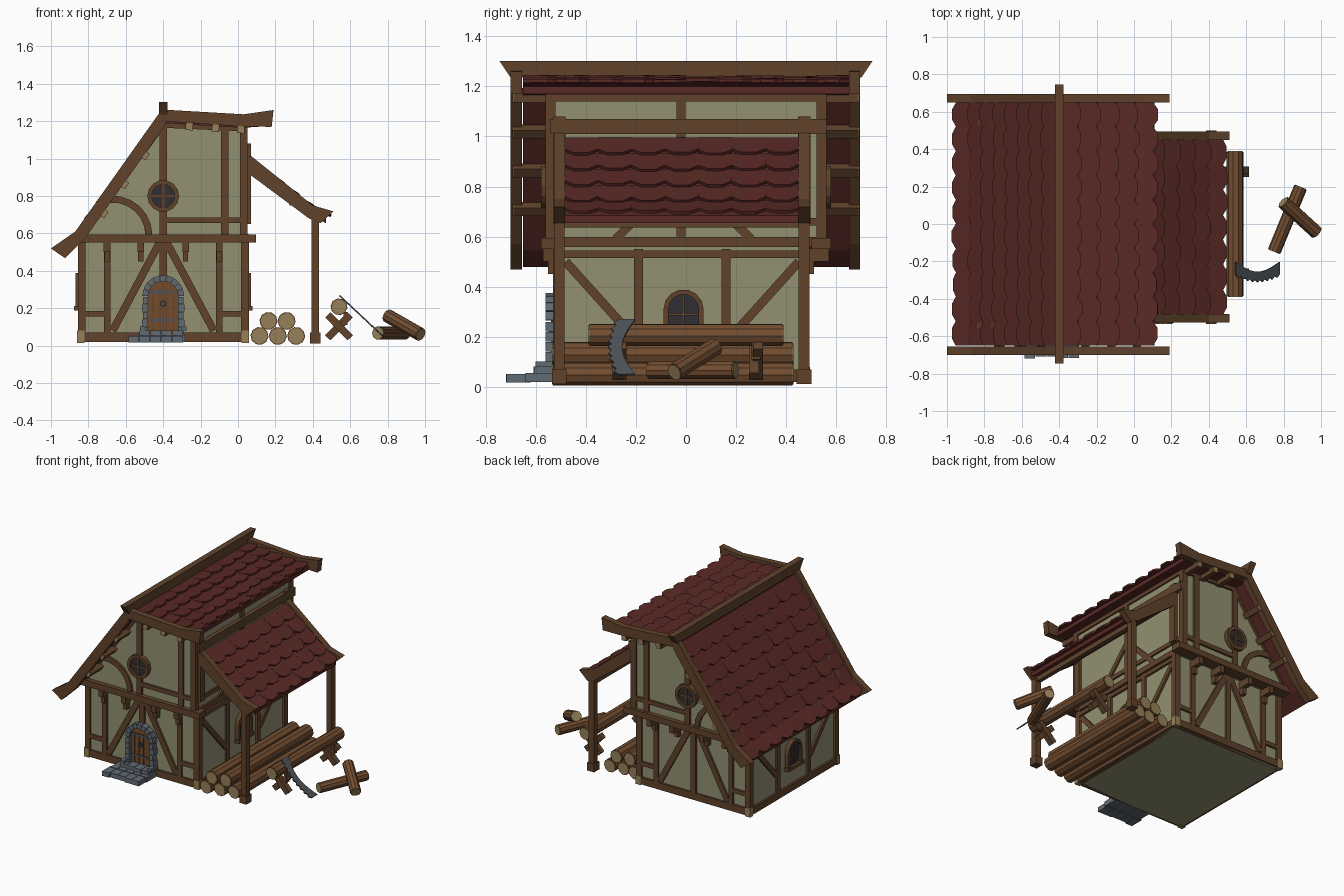
import bpy, bmesh, math, random
from mathutils import Vector as V

if "Cube" in bpy.data.objects:
    bpy.data.objects.remove(bpy.data.objects["Cube"])
random.seed(4)

COL = dict(wall=(.29, .28, .165), wood=(.115, .055, .024), end=(.30, .22, .10), roof=(.10, .022, .018),
           stone=(.12, .145, .175), bark=(.17, .075, .03), glass=(.03, .03, .035), plank=(.17, .07, .025), iron=(.075, .085, .10))
MATS, PARTS = {}, {}
for k, c in COL.items():
    MATS[k] = bpy.data.materials.new(k)
    MATS[k].diffuse_color = (*c, 1)


def part(name, mat):
    return PARTS.setdefault(name, (bmesh.new(), mat))[0]


def slab(bm, pts, vec):
    """Polygon extruded along a vector."""
    a = [bm.verts.new(p) for p in pts]
    b = [bm.verts.new(V(p) + V(vec)) for p in pts]
    bm.faces.new(a)
    bm.faces.new(b[::-1])
    for i in range(len(a)):
        j = (i + 1) % len(a)
        bm.faces.new((a[i], a[j], b[j], b[i]))


def prism(bm, pts, axis, a, b):
    """2D profile (h, z) extruded along x or y from a to b."""
    if axis == 'y':
        slab(bm, [(h, a, z) for h, z in pts], (0, b - a, 0))
    else:
        slab(bm, [(a, h, z) for h, z in pts], (b - a, 0, 0))


def box(bm, x0, x1, y0, y1, z0, z1):
    prism(bm, [(x0, z0), (x1, z0), (x1, z1), (x0, z1)], 'y', y0, y1)


def beam(bm, p, q, w, axis, a, b):
    """Straight timber between 2D points p and q lying on a wall plane."""
    d = (V(q) - V(p)).normalized()
    n = V((-d.y, d.x)) * w / 2
    prism(bm, [V(p) + n, V(q) + n, V(q) - n, V(p) - n], axis, a, b)


def ring(bm, c, r0, r1, a0, a1, n, axis, a, b, gap=0.0):
    """Arc of separate blocks."""
    for i in range(n):
        t0 = math.radians(a0 + (a1 - a0) * (i + gap) / n)
        t1 = math.radians(a0 + (a1 - a0) * (i + 1 - gap) / n)
        prism(bm, [(c[0] + r * math.cos(t), c[1] + r * math.sin(t))
                   for r, t in ((r0, t0), (r1, t0), (r1, t1), (r0, t1))], axis, a, b)


def arch(c, w, z0, n=8):
    """Profile of a round-topped opening."""
    return [(c[0] - w, z0), (c[0] + w, z0)] + [
        (c[0] + w * math.cos(math.pi * i / n), c[1] + w * math.sin(math.pi * i / n)) for i in range(n + 1)]


def log(name, p, q, r, n=10):
    p, q = V(p), V(q)
    d = (q - p).normalized()
    u = d.cross(V((.1, .2, 1))).normalized()
    v = d.cross(u)

    def circ(o, k):
        return [o + (u * math.cos(t) + v * math.sin(t)) * k for t in (2 * math.pi * i / n for i in range(n))]
    slab(part(name, 'bark'), circ(p, r), q - p)
    for o, s in ((p, -1), (q, 1)):
        slab(part(name + '_cut_ends', 'end'), circ(o, r * .88), d * s * .004)


def tiles(name, path, y0, y1, rows, cols):
    """Rows of overlapping slabs with clipped lower corners along a roof path."""
    bm = part(name, 'roof')
    pts = [V(p) for p in path]
    L = sum((b - a).length for a, b in zip(pts, pts[1:]))

    def at(s):
        for k, (a, b) in enumerate(zip(pts, pts[1:])):
            l = (b - a).length
            if s <= l or k == len(pts) - 2:
                return a + (b - a) * s / l
            s -= l
    h, w = L / rows, (y1 - y0) / cols
    for r in range(rows):
        a, b = at(r * h), at((r + 1) * h)
        d = (b - a).normalized()
        n = V((d.y, -d.x))
        n = n if n.y > 0 else -n
        for c in range(cols):
            lift = .014 + random.uniform(-.002, .004)
            e = random.uniform(0, .008)
            ys = y0 + c * w
            prof = [(0, 0, 0), (0, w, 0), (h - .008, w, lift), (h + .012 + e, w * .72, lift),
                    (h + .012 + e, w * .28, lift), (h - .008, 0, lift)]
            P = [a + d * s + n * l for s, _, l in prof]
            slab(bm, [(p.x, ys + f[1], p.y) for p, f in zip(P, prof)], (n.x * .013, 0, n.y * .013))
    low = [p - V((0, .03)) for p in pts]
    prism(part(name + '_underlay', 'roof'), [p for p in pts] + low[::-1], 'y', y0, y1)


# walls
W = part('plaster_walls', 'wall')
box(W, -.84, .04, -.515, .475, .02, .57)
prism(W, [(-.86, .56), (.04, .56), (.04, 1.18), (-.4, 1.2)], 'y', -.545, .545)

# gable timber, front and back
T = part('timber_frame', 'wood')
E = part('beam_ends', 'end')
for s, lo, up in ((-1, -.53, -.56), (1, .49, .56)):
    a, b = lo, lo - s * .04
    for p, q, w in [((-.855, .045), (.055, .045), .05), ((-.835, .02), (-.835, .56), .035),
                    ((.04, .02), (.04, .56), .035), ((-.7, .07), (-.7, .56), .035), ((-.1, .07), (-.1, .56), .035),
                    ((-.4, .37 if s < 0 else .07), (-.4, .56), .04), ((-.42, .55), (-.67, .08), .04),
                    ((-.38, .55), (-.13, .08), .04), ((-.83, .17), (-.7, .17), .03), ((-.1, .17), (.04, .17), .03)]:
        beam(T, p, q, w, 'y', a, b)
    a, b = up, up - s * .03
    beam(T, (-.86, .573), (.095, .573), .045, 'y', up + s * .018, up - s * .06)
    for p, q, w in [((-.4, .59), (-.4, .73), .04), ((-.4, .87), (-.4, 1.2), .04), ((-.07, .59), (-.07, 1.17), .04),
                    ((.03, .59), (.03, 1.17), .04), ((-.39, .67), (.03, .67), .03), ((-.84, .60), (-.41, 1.18), .045),
                    ((-.4, 1.185), (.05, 1.165), .04)]:
        beam(T, p, q, w, 'y', a, b)
    ring(T, (-.67, .59), .175, .212, 0, 95, 6, 'y', a, b)
    # jetty brackets
    for x in (-.7, -.52, -.28, -.1):
        box(T, x - .018, x + .018, *sorted((lo - s * .02, up + s * .01)), .5, .552)
        box(T, x - .014, x + .014, *sorted((lo - s * .02, lo + s * .02)), .45, .5)
    # corner blocks
    for x in (-.84, .04):
        box(E, x - .02, x + .02, *sorted((lo + s * .004, lo - s * .03)), .015, .08)
    # round window
    ring(T, (-.4, .8), .062, .085, 0, 360, 14, 'y', up + s * .018, up - s * .03)
    prism(part('round_window_glass', 'glass'),
          [(-.4 + .066 * math.cos(i * math.pi / 7), .8 + .066 * math.sin(i * math.pi / 7)) for i in range(14)],
          'y', up + s * .003, up - s * .02)
    beam(T, (-.4, .735), (-.4, .865), .012, 'y', up + s * .01, up)
    beam(T, (-.465, .8), (-.335, .8), .012, 'y', up + s * .01, up)

# side wall timber with arched windows
for s, x in ((-1, -.855), (1, .055)):
    a, b = x, x - s * .04
    for p, q, w in [((-.53, .045), (.49, .045), .05), ((-.51, .02), (-.51, .56), .04), ((.47, .02), (.47, .56), .04),
                    ((-.19, .07), (-.19, .55), .035), ((.16, .07), (.16, .55), .035), ((-.5, .53), (.47, .53), .03),
                    ((-.48, .5), (-.21, .2), .035), ((.45, .5), (.18, .2), .035), ((-.56, .578), (.56, .578), .04)]:
        beam(T, p, q, w, 'x', a, b)
    c, o = (-.01, .31), x + s * .015
    ring(T, c, .06, .08, 0, 180, 7, 'x', o, b)
    for y in (-.08, .06):
        beam(T, (y, .2), (y, .31), .02, 'x', o, b)
    beam(T, (-.1, .2), (.08, .2), .025, 'x', o + s * .008, b)
    prism(part('arched_window_glass', 'glass'), arch(c, .062, .2), 'x', x + s * .002, b)
    beam(T, (-.01, .2), (-.01, .37), .01, 'x', x + s * .008, b)
    beam(T, (-.07, .29), (.05, .29), .01, 'x', x + s * .008, b)
for p, q, w in [((-.54, .56), (-.54, 1.17), .04), ((.54, .56), (.54, 1.17), .04), ((-.02, .6), (-.02, 1.18), .035),
                ((-.55, .66), (.55, .66), .03), ((-.28, .59), (-.03, .85), .035), ((.26, .59), (.0, .85), .035),
                ((-.55, 1.155), (.55, 1.155), .03)]:
    beam(T, p, q, w, 'x', .052, .02)
beam(T, (-.54, 1.04), (.56, 1.04), .06, 'x', .07, .03)

# main roof
tiles('steep_roof_tiles', [(-.4, 1.215), (-.86, .575), (-.94, .508)], -.65, .65, 8, 10)
tiles('shallow_roof_tiles', [(-.4, 1.22), (.02, 1.195), (.11, 1.2)], -.65, .65, 5, 10)
B = part('barge_boards', 'wood')
for y in (-.7, .65):
    prism(B, [(-.4, 1.262), (-.42, 1.245), (-.87, .61), (-1, .52), (-.925, .468), (-.82, .57), (-.385, 1.185)], 'y', y, y + .045)
    prism(B, [(-.4, 1.262), (.03, 1.237), (.19, 1.26), (.18, 1.17), (.03, 1.172), (-.4, 1.2)], 'y', y, y + .045)
slab(part('ridge_beam', 'wood'), [(-.42, -.70, 1.235), (-.38, -.70, 1.235), (-.38, .70, 1.235), (-.42, .70, 1.235)], (0, 0, .02))
prism(part('ridge_beam', 'wood'), [(-.7, 1.235), (.7, 1.235), (.745, 1.302), (-.745, 1.302)], 'x', -.422, -.378)

# purlins carrying the roof overhang
for x, z, t in [(-.72, .71, 54), (-.61, .865, 54), (-.5, 1.02, 54), (-.26, 1.172, -4), (-.12, 1.164, -4), (.015, 1.156, -4)]:
    d = V((math.cos(math.radians(t)), math.sin(math.radians(t)))) * .02
    for s in (-1, 1):
        beam(T, V((x, z)) - d, V((x, z)) + d, .04, 'y', s * .5, s * .688)
        beam(E, V((x, z)) - d * .9, V((x, z)) + d * .9, .036, 'y', s * .688, s * .692)

# lean-to
tiles('lean_to_tiles', [(.055, .985), (.39, .725), (.47, .685)], -.485, .45, 5, 7)
L = part('lean_to_frame', 'wood')
for y in (-.527, .45):
    prism(L, [(.05, 1.03), (.4, .75), (.51, .718), (.44, .655), (.38, .68), (.05, .925)], 'y', y, y + .045)
    box(L, .045, .07, y - .002, y + .047, .65, 1.08)
    box(L, .392, .434, y, y + .043, .02, .68)
    box(L, .385, .441, y - .008, y + .051, .012, .07)
for x, z in ((.17, .862), (.29, .768), (.41, .655)):
    box(L, x - .015, x + .015, -.49, .46, z - .018, z + .018)

# door, stone arch and steps
prism(part('door', 'plank'), arch((-.4, .265), .082, .06), 'y', -.535, -.5)
for x in (-.455, -.418, -.382, -.345):
    box(part('door_gaps', 'wood'), x - .003, x + .003, -.538, -.53, .07, .3)
I = part('door_ironwork', 'iron')
for z in (.13, .28):
    box(I, -.47, -.345, -.541, -.53, z, z + .014)
ring(I, (-.4, .225), .01, .018, 0, 360, 8, 'y', -.548, -.53)
S = part('stone_doorway', 'stone')
ring(S, (-.4, .265), .08, .112, 0, 180, 9, 'y', -.56, -.5, .04)
for i in range(5):
    for s in (-1, 1):
        k = .006 * (i % 2)
        box(S, *sorted((-.4 + s * .08, -.4 + s * (.108 + k))), -.56, -.5, .062 + i * .04, .099 + i * .04)
S = part('stone_steps', 'stone')
for i in range(5):
    x = -.585 + i * .059
    box(S, x, x + .056, -.72 + random.uniform(0, .012), -.62, .018, .052)
    box(S, x + .012, x + .066, -.64, -.52, .02, .056)
    if i:
        box(S, x, x + .055, -.61 + random.uniform(0, .012), -.52, .055, .082)
for x in (-.525, -.305):
    box(S, x, x + .03, -.6, -.52, .08, .102)

# stacked logs beside the wall
for i, (x, z) in enumerate([(.115, .052), (.213, .052), (.311, .052), (.163, .132), (.26, .132)]):
    log('log_stack', (x, -.53 + .02 * (i % 3), z), (x, .425 - .015 * (i % 2), z), .048)

# sawhorse, its log, and loose logs
log('sawhorse_log', (.54, -.385, .208), (.54, .385, .208), .045)
for y in (-.265, .28):
    for s in (-1, 1):
        beam(part('sawhorse_legs', 'wood'), (.54 - s * .06, .042), (.54 + s * .06, .165), .04, 'y', y - .02 + s * .008, y + .02 + s * .008)
    beam(part('sawhorse_legs', 'wood'), (.575, .11), (.575, .18), .02, 'y', y - .018, y + .018)
log('loose_log', (.75, -.145, .067), (.89, .195, .067), .036)
log('leaning_log', (.80, .115, .16), (.975, -.045, .06), .037)

# curved saw blade leaning on the log
n = 18
back, teeth = [], []
for i in range(n + 1):
    u = i / n
    x, z, c = .54 + .235 * u, .265 - .22 * u, math.sin(math.pi * u)
    back.append((x, -.203 - .052 * c, z))
    teeth.append((x, -.268 - .03 * c - .014 * (i % 2), z))
slab(part('saw_blade', 'iron'), back + teeth[::-1], (.005, 0, .006))

# finish every part as an object
for name, (bm, mat) in PARTS.items():
    bmesh.ops.recalc_face_normals(bm, faces=bm.faces)
    me = bpy.data.meshes.new(name)
    bm.to_mesh(me)
    bm.free()
    me.materials.append(MATS[mat])
    bpy.context.collection.objects.link(bpy.data.objects.new(name, me))

for m in bpy.data.materials:
    if m.users and not m.is_grease_pencil:
        m.use_nodes = True
        m.node_tree.nodes["Principled BSDF"].inputs["Base Color"].default_value = m.diffuse_color
